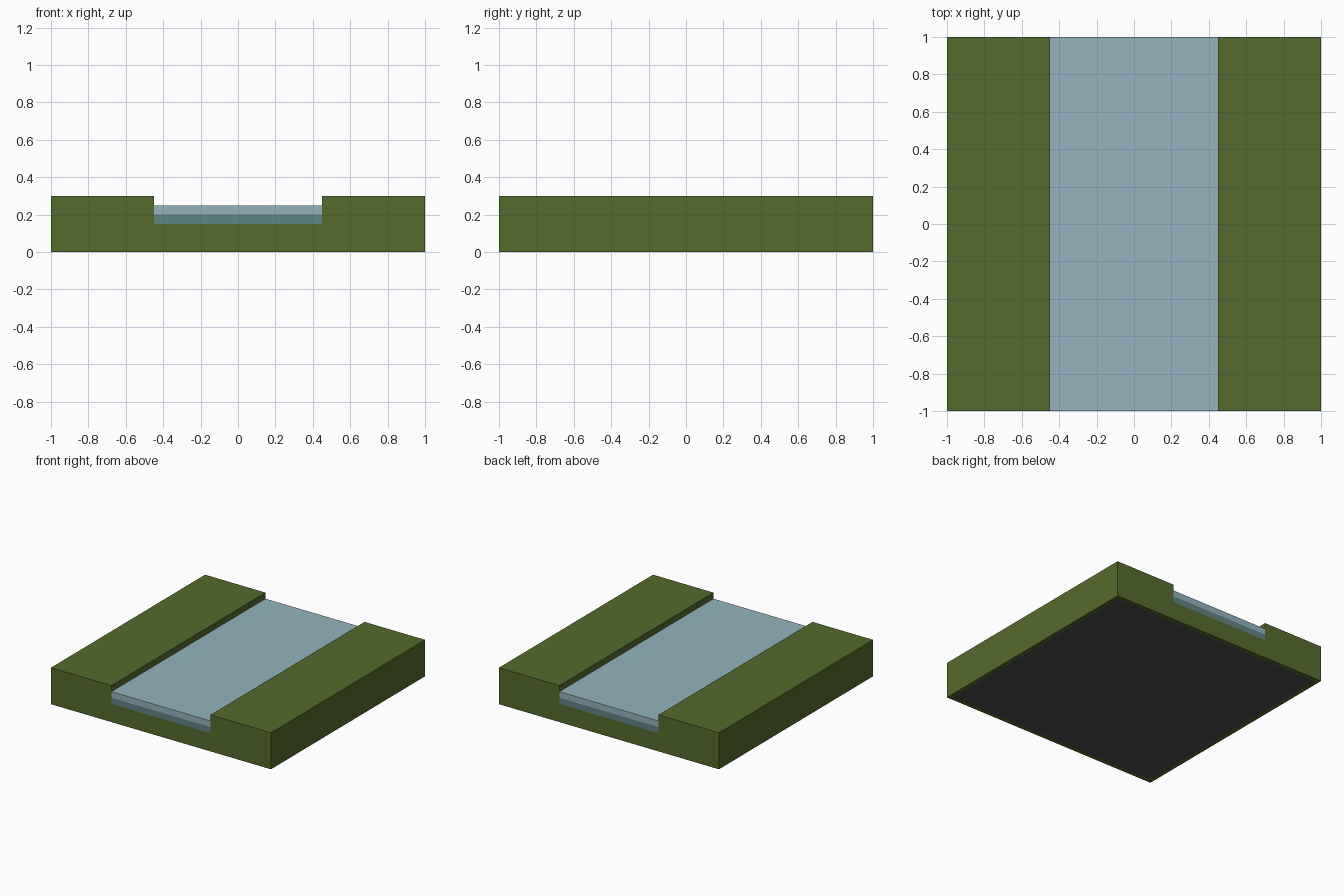
import bpy, bmesh

cube = bpy.data.objects.get("Cube")
if cube:
    bpy.data.objects.remove(cube, do_unlink=True)


def material(name, rgb):
    """Flat material from an sRGB 0-255 colour."""
    lin = [c / 255 / 12.92 if c / 255 <= 0.04045 else ((c / 255 + 0.055) / 1.055) ** 2.4 for c in rgb]
    m = bpy.data.materials.new(name)
    m.use_nodes = True
    m.diffuse_color = (*lin, 1)
    bsdf = m.node_tree.nodes["Principled BSDF"]
    bsdf.inputs["Base Color"].default_value = (*lin, 1)
    bsdf.inputs["Roughness"].default_value = 0.9
    return m


grass = material("grass_green", (85, 107, 45))
base_grey = material("base_dark_grey", (77, 77, 77))
water = material("water_light_blue", (147, 180, 191))
deep_water = material("water_deep_teal", (95, 133, 131))

HALF = 1.0       # half the tile size
BANK = 0.45      # half the channel width


def extrude_profile(name, profile, mats):
    """Extrude an x-z outline along the full depth of the tile."""
    bm = bmesh.new()
    face = bm.faces.new([bm.verts.new((x, -HALF, z)) for x, z in profile])
    ext = bmesh.ops.extrude_face_region(bm, geom=[face])
    verts = [v for v in ext["geom"] if isinstance(v, bmesh.types.BMVert)]
    bmesh.ops.translate(bm, verts=verts, vec=(0, 2 * HALF, 0))
    bmesh.ops.recalc_face_normals(bm, faces=bm.faces)
    # Inset panel on the underside, when a second material is given
    if len(mats) > 1:
        bottom = [f for f in bm.faces if f.normal.z < -0.9]
        bmesh.ops.inset_region(bm, faces=bottom, thickness=0.05)
        for f in bottom:
            f.material_index = 1
    me = bpy.data.meshes.new(name)
    bm.to_mesh(me)
    bm.free()
    for m in mats:
        me.materials.append(m)
    ob = bpy.data.objects.new(name, me)
    bpy.context.collection.objects.link(ob)
    return ob


def slab(x, z0, z1):
    return [(-x, z0), (x, z0), (x, z1), (-x, z1)]


# Ground tile with a channel between two banks
half_outline = [(HALF, 0), (HALF, 0.30), (BANK, 0.30), (BANK, 0.15)]
outline = half_outline + [(-x, z) for x, z in reversed(half_outline)]
extrude_profile("ground_tile", outline, [grass, base_grey])

# Two stacked layers of water filling the channel
extrude_profile("deep_water_layer", slab(BANK, 0.15, 0.20), [deep_water])
extrude_profile("surface_water_layer", slab(BANK, 0.20, 0.25), [water])
